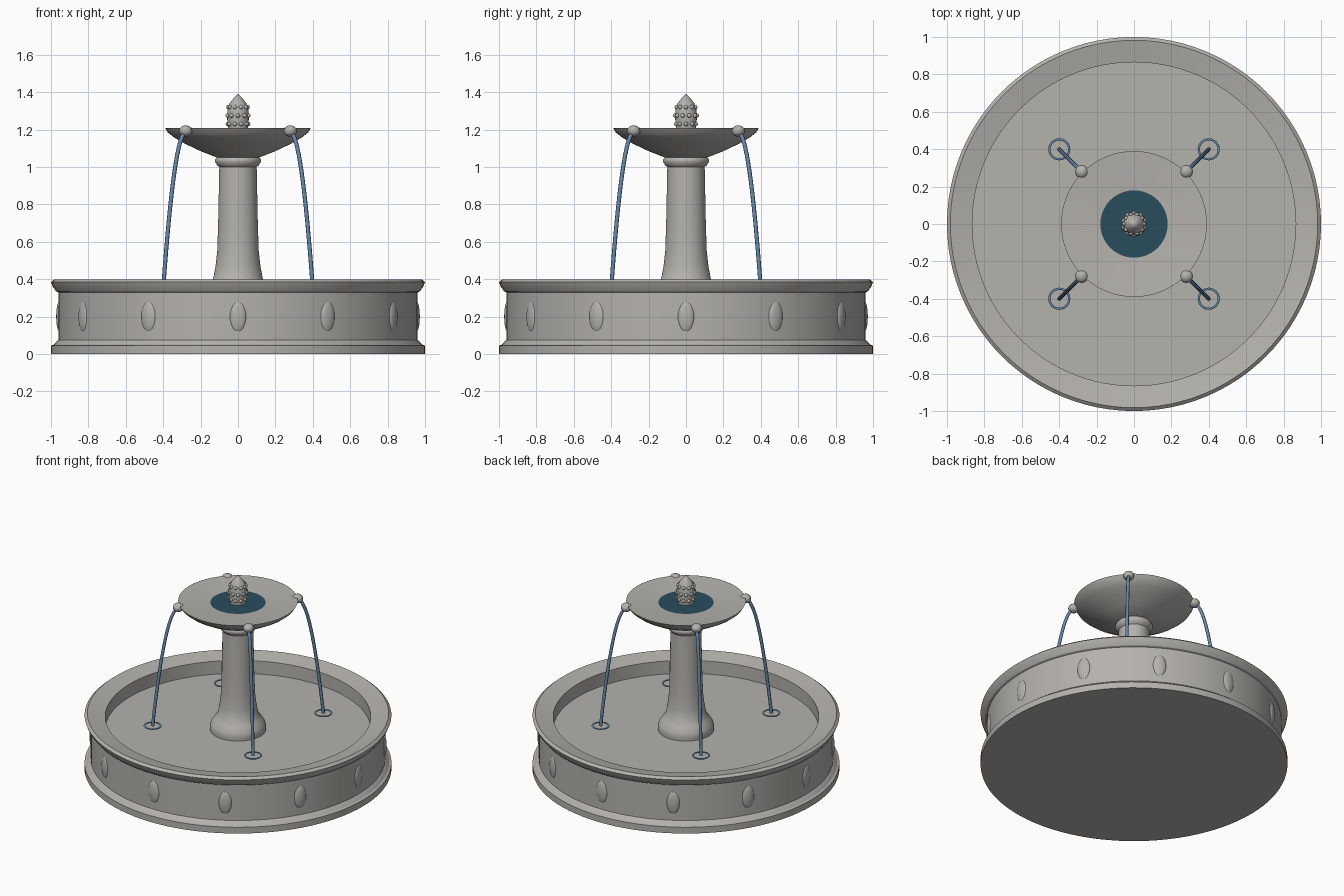
import bpy
import bmesh
from math import sin, cos, pi, radians
from mathutils import Matrix, Vector

if "Cube" in bpy.data.objects:
    bpy.data.objects.remove(bpy.data.objects["Cube"], do_unlink=True)


def material(name, rgb):
    m = bpy.data.materials.new(name)
    m.use_nodes = True
    m.diffuse_color = (*rgb, 1)
    m.node_tree.nodes["Principled BSDF"].inputs["Base Color"].default_value = (*rgb, 1)
    return m


stone = material("stone", (0.46, 0.445, 0.415))
pool = material("dark water", (0.022, 0.075, 0.108))
spray = material("blue water", (0.13, 0.25, 0.41))


def finish(name, bm, mat, angle=35):
    bmesh.ops.recalc_face_normals(bm, faces=bm.faces)
    mesh = bpy.data.meshes.new(name)
    bm.to_mesh(mesh)
    bm.free()
    mesh.materials.append(mat)
    ob = bpy.data.objects.new(name, mesh)
    bpy.context.collection.objects.link(ob)
    bpy.ops.object.select_all(action="DESELECT")
    bpy.context.view_layer.objects.active = ob
    ob.select_set(True)
    bpy.ops.object.shade_smooth_by_angle(angle=radians(angle))
    return ob


def lathe(name, profile, mat, steps=64, closed=False, centre=(0, 0), angle=35):
    """Spin (radius, height) points about a vertical axis."""
    bm = bmesh.new()
    vs = [bm.verts.new((r, 0, z)) for r, z in profile]
    pairs = list(zip(vs, vs[1:])) + ([(vs[-1], vs[0])] if closed else [])
    edges = [bm.edges.new(p) for p in pairs]
    bmesh.ops.spin(bm, geom=vs + edges, axis=(0, 0, 1), cent=(0, 0, 0),
                   angle=2 * pi, steps=steps)
    bmesh.ops.remove_doubles(bm, verts=bm.verts, dist=1e-4)
    bmesh.ops.translate(bm, verts=bm.verts, vec=(*centre, 0))
    return finish(name, bm, mat, angle)


def add_blob(bm, angle, radius, z, size, u=16, v=10):
    """Ellipsoid at a polar position; size is radial, tangential, vertical."""
    m = (Matrix.Rotation(angle, 4, "Z") @ Matrix.Translation((radius, 0, z))
         @ Matrix.Diagonal((*size, 1)))
    bmesh.ops.create_uvsphere(bm, u_segments=u, v_segments=v, radius=1, matrix=m)


# Lower basin with moulded foot, sloping rim and floor
lathe("basin", [(0, 0), (1, 0), (1, 0.045), (0.985, 0.05), (0.97, 0.068),
                (0.96, 0.075), (0.96, 0.33), (0.972, 0.335), (0.99, 0.36),
                (1, 0.385), (0.982, 0.4), (0.865, 0.376),
                (0.865, 0.283), (0, 0.283)], stone, 96, angle=25)

# Oval bosses around the wall
bm = bmesh.new()
for i in range(12):
    add_blob(bm, i * pi / 6, 0.954, 0.2, (0.018, 0.044, 0.082), 24, 14)
finish("wall_bosses", bm, stone)

# Pedestal column with flared foot and capital
lathe("column", [(0, 0.27), (0.18, 0.27), (0.184, 0.31), (0.178, 0.335),
                 (0.155, 0.37), (0.133, 0.4), (0.12, 0.47), (0.111, 0.55),
                 (0.106, 0.7), (0.103, 0.85), (0.1, 1.0), (0.112, 1.01),
                 (0.123, 1.03), (0.122, 1.04), (0.112, 1.055), (0, 1.055)], stone, 48)

# Upper bowl and its water
lathe("upper_bowl", [(0, 1.045), (0.11, 1.05), (0.2, 1.085), (0.28, 1.123),
                     (0.34, 1.157), (0.375, 1.185), (0.39, 1.21),
                     (0.18, 1.194), (0, 1.185)], stone)
lathe("bowl_water", [(0, 1.197), (0.18, 1.197)], pool, 48)

# Finial with rows of knobs
lathe("finial", [(0, 1.18), (0.05, 1.18), (0.056, 1.23), (0.059, 1.275),
                 (0.055, 1.315), (0.044, 1.342), (0.022, 1.37), (0, 1.392)], stone, 24)
bm = bmesh.new()
for row, (radius, z) in enumerate([(0.055, 1.23), (0.058, 1.275), (0.052, 1.32)]):
    for i in range(10):
        add_blob(bm, (i + row / 2) * pi / 5, radius, z, (0.012,) * 3, 10, 6)
finish("finial_knobs", bm, stone)

# Spouts, falling streams and ripples at the four corners
bm = bmesh.new()
for i in range(4):
    a = pi / 4 + i * pi / 2
    add_blob(bm, a, 0.395, 1.193, (0.036, 0.036, 0.03))
finish("spouts", bm, stone)

for i in range(4):
    a = pi / 4 + i * pi / 2
    out = Vector((cos(a), sin(a), 0))
    side = Vector((-sin(a), cos(a), 0))
    bm = bmesh.new()
    rings = []
    for k in range(17):
        t = k / 16
        p = out * (0.395 + 0.17 * t) + Vector((0, 0, 1.185 - 0.83 * t * t))
        tangent = (out * 0.17 - Vector((0, 0, 1.66 * t))).normalized()
        up = tangent.cross(side)
        rings.append([bm.verts.new(p + 0.011 * (side * cos(w) + up * sin(w)))
                      for w in (j * pi / 4 for j in range(8))])
    for r, s in zip(rings, rings[1:]):
        for j in range(8):
            bm.faces.new((r[j], r[j - 1], s[j - 1], s[j]))
    bm.faces.new(rings[0])
    bm.faces.new(rings[-1])
    finish(f"stream_{i + 1}", bm, spray, 50)
    ring = [(0.053 + 0.006 * cos(w), 0.355 + 0.004 * sin(w))
            for w in (j * pi / 4 for j in range(8))]
    lathe(f"ripple_{i + 1}", ring, spray, 32, True, out.xy * 0.565, 60)
